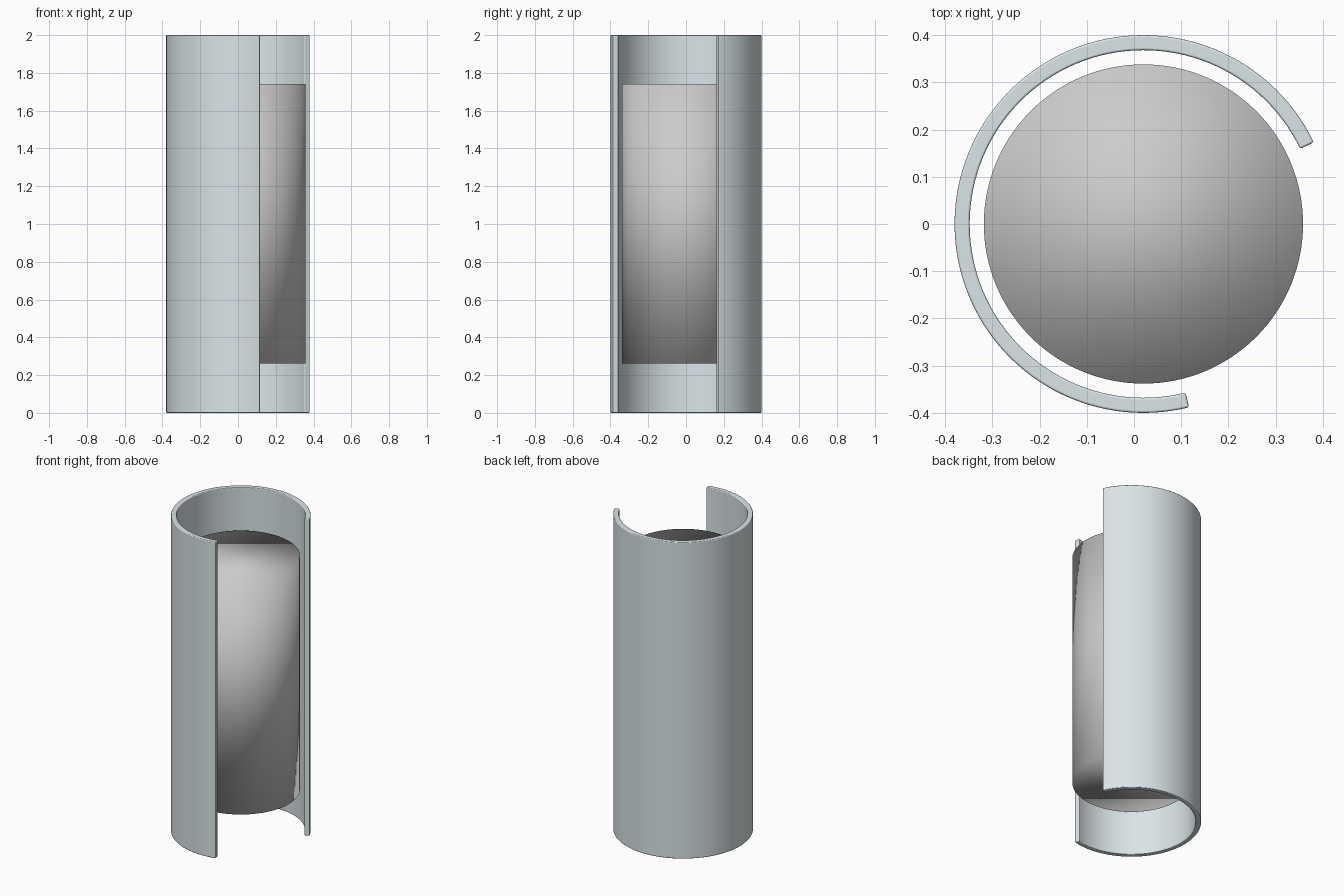
import bpy, bmesh
from math import cos, sin, radians

if "Cube" in bpy.data.objects:
    bpy.data.objects.remove(bpy.data.objects["Cube"])

CX = 0.02            # common axis of shell and core
OUTER, INNER, HEIGHT = 0.4, 0.368, 2.0
START, END, STEPS = radians(25.6), radians(284.0), 92


def new_object(name, bm):
    mesh = bpy.data.meshes.new(name)
    bmesh.ops.recalc_face_normals(bm, faces=bm.faces)
    for f in bm.faces:
        f.smooth = True
    bm.to_mesh(mesh)
    bm.free()
    obj = bpy.data.objects.new(name, mesh)
    bpy.context.collection.objects.link(obj)
    return obj


# Open shell: a wall section swept around the axis, leaving a gap at front right
bm = bmesh.new()
section = [(INNER, 0), (OUTER, 0), (OUTER, HEIGHT), (INNER, HEIGHT)]
rings = []
for i in range(STEPS + 1):
    a = START + (END - START) * i / STEPS
    rings.append([bm.verts.new((CX + r * cos(a), r * sin(a), z)) for r, z in section])
for p, q in zip(rings, rings[1:]):
    for k in range(4):
        n = (k + 1) % 4
        bm.faces.new((p[k], p[n], q[n], q[k]))
bm.faces.new(rings[0])
bm.faces.new(rings[-1])
shell = new_object("outer_shell", bm)

# Slightly rounded rims and end edges
bevel = shell.modifiers.new("rounded_edges", 'BEVEL')
bevel.width = 0.005
bevel.segments = 3
bevel.limit_method = 'ANGLE'
bevel.angle_limit = radians(50)
bevel.harden_normals = True

mat = bpy.data.materials.new("blue_grey")
mat.diffuse_color = (0.7, 0.78, 0.8, 1)
mat.use_nodes = True
mat.node_tree.nodes["Principled BSDF"].inputs["Base Color"].default_value = mat.diffuse_color
shell.data.materials.append(mat)

# Closed inner cylinder, shaded smooth right across its rims
bm = bmesh.new()
bmesh.ops.create_cone(bm, cap_ends=True, segments=128, radius1=0.338,
                      radius2=0.338, depth=1.48)
bmesh.ops.translate(bm, verts=bm.verts, vec=(CX, 0, 1.002))
new_object("inner_cylinder", bm)
